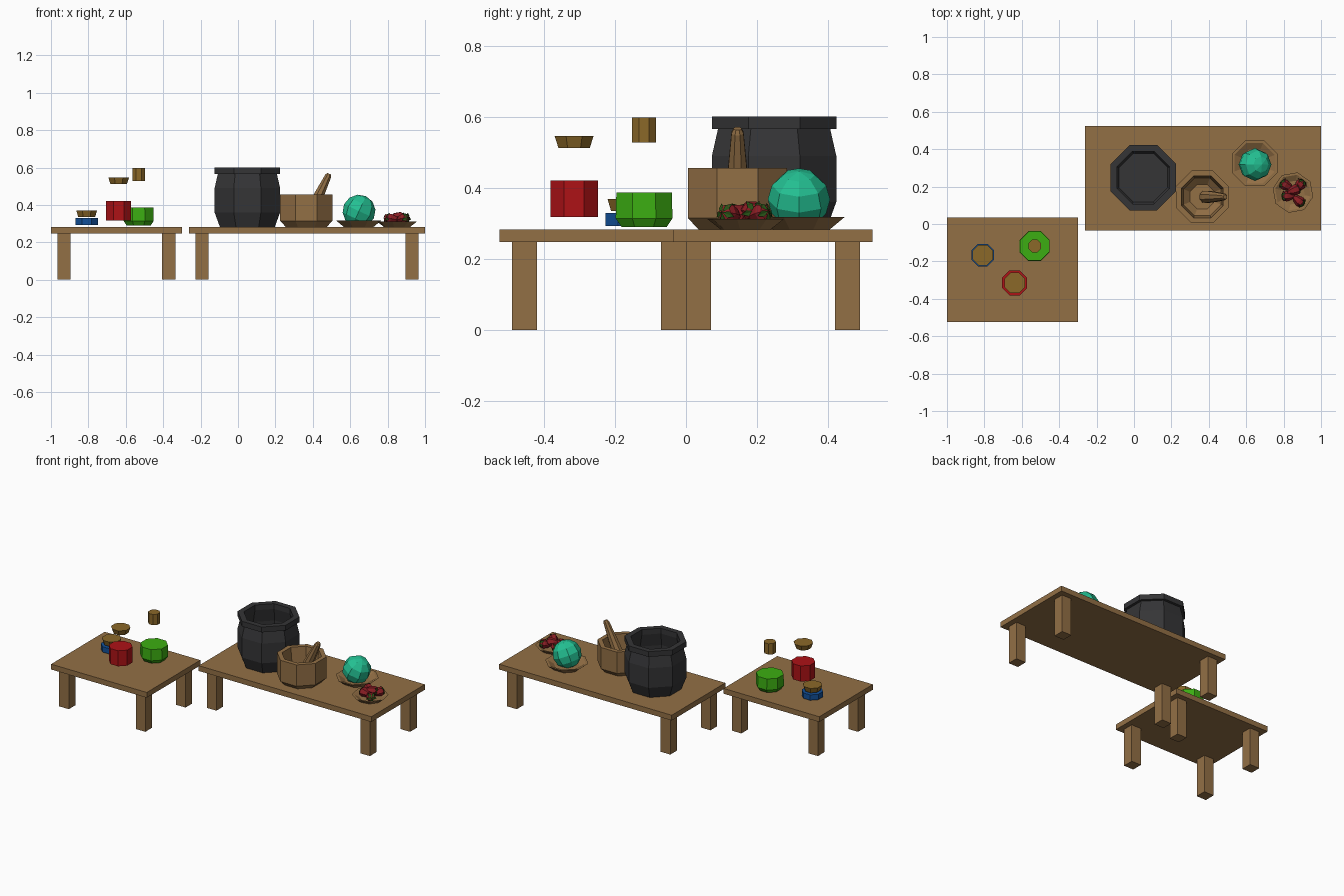
import bpy, bmesh, math
from mathutils import Matrix, Vector, Euler

if "Cube" in bpy.data.objects:
    bpy.data.objects.remove(bpy.data.objects["Cube"])


def material(name, rgb):
    m = bpy.data.materials.new(name)
    m.diffuse_color = (*rgb, 1)
    m.use_nodes = True
    m.node_tree.nodes["Principled BSDF"].inputs["Base Color"].default_value = m.diffuse_color
    return m


WOOD = material("wood", (0.29, 0.16, 0.06))
CORK = material("cork", (0.26, 0.14, 0.022))
IRON = material("black iron", (0.035, 0.035, 0.037))
RED = material("red liquid", (0.42, 0.006, 0.008))
GREEN = material("green liquid", (0.045, 0.42, 0.006))
BLUE = material("blue liquid", (0.006, 0.08, 0.32))
TEAL = material("teal", (0.017, 0.53, 0.29))
BERRY = material("berry red", (0.26, 0.013, 0.018))
LEAF = material("leaf green", (0.02, 0.085, 0.008))


def finish(bm, name, mat, matrix=Matrix()):
    bmesh.ops.recalc_face_normals(bm, faces=bm.faces)
    me = bpy.data.meshes.new(name)
    bm.to_mesh(me)
    bm.free()
    me.materials.append(mat)
    ob = bpy.data.objects.new(name, me)
    ob.matrix_world = matrix
    bpy.context.collection.objects.link(ob)
    return ob


def box(name, lo, hi, mat):
    bm = bmesh.new()
    bmesh.ops.create_cube(bm, size=1)
    lo, hi = Vector(lo), Vector(hi)
    for v in bm.verts:
        v.co = Vector([(lo[i] + hi[i]) / 2 + v.co[i] * (hi[i] - lo[i]) for i in range(3)])
    return finish(bm, name, mat)


def lathe(name, profile, mat, matrix=Matrix(), n=8):
    """Faceted turning: profile of (half width across flats, height), capped at both ends."""
    bm = bmesh.new()
    k = 1 / math.cos(math.pi / n)
    rings = []
    for r, z in profile:
        ang = [(i + 0.5) * 2 * math.pi / n for i in range(n)]
        rings.append([bm.verts.new((r * k * math.cos(a), r * k * math.sin(a), z)) for a in ang])
    for a, b in zip(rings, rings[1:]):
        for i in range(n):
            j = (i + 1) % n
            bm.faces.new((a[i], a[j], b[j], b[i]))
    bm.faces.new(rings[0])
    bm.faces.new(rings[-1])
    return finish(bm, name, mat, matrix)


def at(x, y, z=0.0, rot=(0, 0, 0)):
    r = Euler([math.radians(d) for d in rot]).to_matrix().to_4x4()
    return Matrix.Translation((x, y, z)) @ r


# Tables: top and four inset legs
TOP = 0.283
for label, x0, x1, y0, y1 in (("small", -1.0, -0.30, -0.525, 0.035),
                              ("large", -0.263, 1.0, -0.035, 0.525)):
    box(label + "_table_top", (x0, y0, 0.248), (x1, y1, TOP), WOOD)
    for sx, lx in (("left", x0 + 0.035), ("right", x1 - 0.105)):
        for sy, ly in (("front", y0 + 0.035), ("back", y1 - 0.105)):
            box(f"{label}_table_{sy}_{sx}_leg", (lx, ly, 0), (lx + 0.07, ly + 0.07, 0.248), WOOD)

# Cauldron, hollow with a thick rim
lathe("cauldron", [(0.147, TOP), (0.175, 0.36), (0.175, 0.49), (0.158, 0.565),
                   (0.175, 0.565), (0.175, 0.60), (0.14, 0.60), (0.14, 0.565),
                   (0.158, 0.48), (0.158, 0.37), (0.13, 0.305)], IRON, at(0.05, 0.248))

# Mortar and leaning pestle
lathe("mortar", [(0.11, TOP), (0.14, 0.315), (0.14, 0.456), (0.112, 0.456),
                 (0.10, 0.35), (0.065, 0.318)], WOOD, at(0.365, 0.145))
lathe("pestle", [(0.018, 0), (0.03, 0.012), (0.032, 0.05), (0.026, 0.15),
                 (0.017, 0.255), (0.011, 0.268)], WOOD, at(0.372, 0.145, 0.325, (0, 25.6, 0)))

# Plates
lathe("orb_plate", [(0.08, TOP), (0.122, 0.318), (0.108, 0.318), (0.073, 0.297)],
      WOOD, at(0.645, 0.325))
lathe("berry_plate", [(0.067, TOP), (0.102, 0.312), (0.09, 0.312), (0.06, 0.294)],
      WOOD, at(0.85, 0.168, 0, (0, 0, 10)))

# Tilted faceted orb
bm = bmesh.new()
bmesh.ops.create_uvsphere(bm, u_segments=8, v_segments=6, radius=0.088)
finish(bm, "orb", TEAL, at(0.647, 0.318, 0.367, (0, 25, 0)))


# Berries lying on the plate, each with a leafy cap
def berry(i, x, y, z, rot):
    m = at(x, y, z, rot)
    lathe(f"berry_{i}", [(0.007, -0.036), (0.018, -0.018), (0.025, 0.01),
                         (0.02, 0.027), (0.007, 0.031)], BERRY, m, 6)
    bm = bmesh.new()
    for k in range(5):
        a = k * 2 * math.pi / 5

        def p(r, t, h):
            return bm.verts.new((r * math.cos(a + t), r * math.sin(a + t), h))
        c, tip = p(0, 0, 0.038), p(0.034, 0, 0.02)
        l, r, low = p(0.021, 0.45, 0.031), p(0.021, -0.45, 0.031), p(0.012, 0, 0.030)
        for f in ((c, l, tip), (c, tip, r), (c, low, l), (c, r, low), (l, low, tip), (tip, low, r)):
            bm.faces.new(f)
    finish(bm, f"berry_leaves_{i}", LEAF, m)


for i, b in enumerate(((0.815, 0.205, 0.325, (0, 80, 150)),
                       (0.885, 0.205, 0.325, (0, 75, 50)),
                       (0.825, 0.150, 0.325, (0, 78, 185)),
                       (0.880, 0.125, 0.325, (0, 80, -40)),
                       (0.855, 0.180, 0.337, (0, 95, 20)))):
    berry(i + 1, *b)

# Potion liquids with corks hovering above
lathe("blue_liquid", [(0.06, 0.293), (0.06, 0.329)], BLUE, at(-0.809, -0.166))
lathe("red_liquid", [(0.067, 0.318), (0.067, 0.421)], RED, at(-0.638, -0.315))
lathe("green_liquid", [(0.064, 0.29), (0.08, 0.314), (0.078, 0.387)], GREEN, at(-0.531, -0.118))
for label, x, y, profile in (
        ("blue", -0.809, -0.166, [(0.045, 0.335), (0.055, 0.369)]),
        ("red", -0.638, -0.315, [(0.044, 0.512), (0.055, 0.546)]),
        ("green", -0.531, -0.118, [(0.034, 0.527), (0.034, 0.598)])):
    lathe(label + "_cork", profile, CORK, at(x, y))
